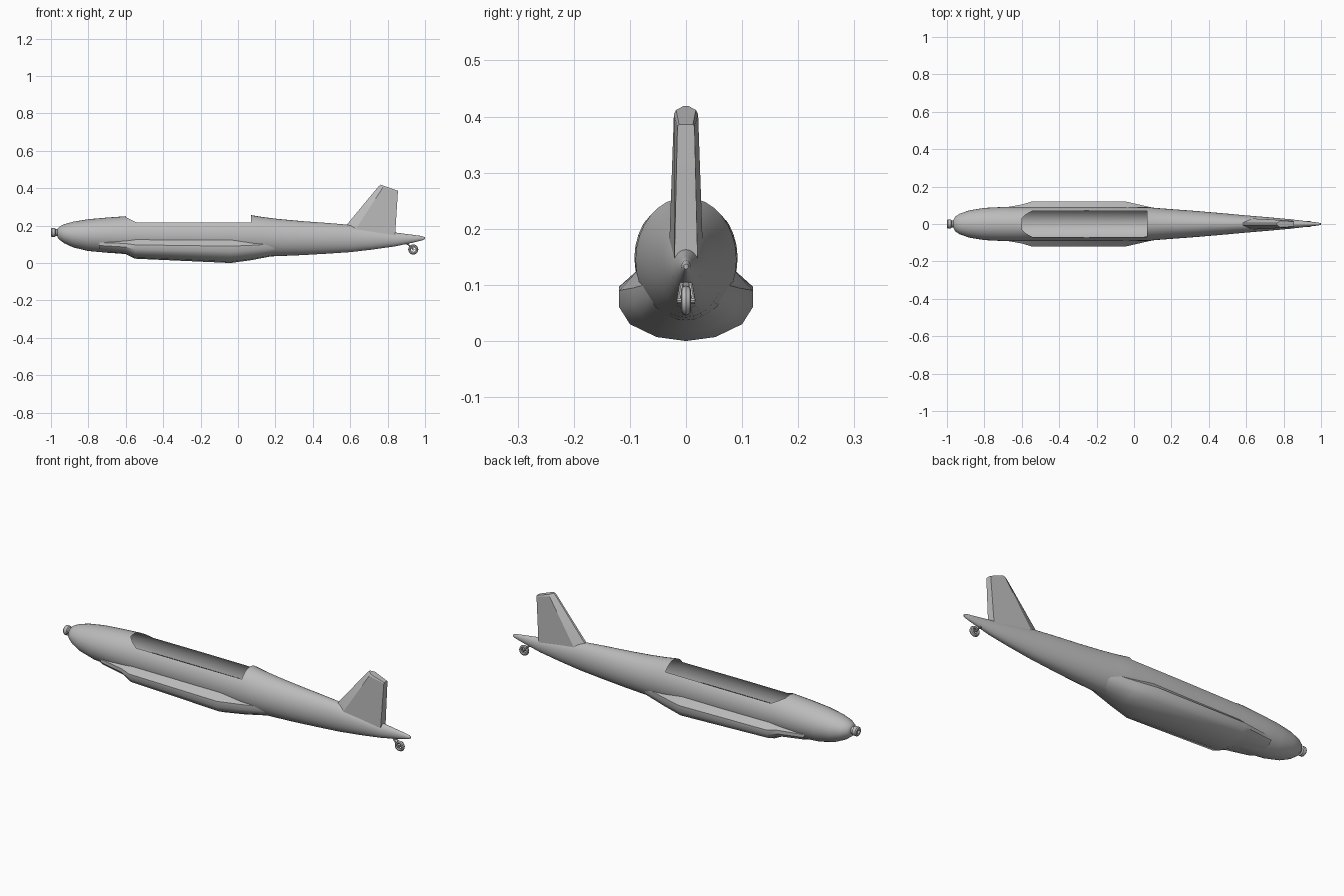
import bpy, bmesh, math
from mathutils import Vector, Matrix

if "Cube" in bpy.data.objects:
    bpy.data.objects.remove(bpy.data.objects["Cube"])

grey = bpy.data.materials.new("plain grey")
grey.diffuse_color = (0.5, 0.5, 0.5, 1)
grey.use_nodes = True
grey.node_tree.nodes["Principled BSDF"].inputs["Base Color"].default_value = grey.diffuse_color


def finish(name, bm, angle=30, recalc=True):
    if recalc:
        bmesh.ops.recalc_face_normals(bm, faces=bm.faces[:])
    mesh = bpy.data.meshes.new(name)
    bm.to_mesh(mesh)
    bm.free()
    ob = bpy.data.objects.new(name, mesh)
    bpy.context.collection.objects.link(ob)
    mesh.materials.append(grey)
    bpy.ops.object.select_all(action='DESELECT')
    ob.select_set(True)
    bpy.context.view_layer.objects.active = ob
    bpy.ops.object.shade_smooth_by_angle(angle=math.radians(angle))
    return ob


def loft(rings, caps=True, closed=True, loop=False):
    """Skin a list of point rings."""
    bm = bmesh.new()
    vs = [[bm.verts.new(p) for p in r] for r in rings]
    n = len(rings[0])
    pairs = list(zip(vs, vs[1:])) + ([(vs[-1], vs[0])] if loop else [])
    for a, b in pairs:
        for i in range(n if closed else n - 1):
            j = (i + 1) % n
            bm.faces.new((a[i], a[j], b[j], b[i]))
    if caps:
        bm.faces.new(vs[0])
        bm.faces.new(vs[-1])
    return bm


def circle(n):
    return [(math.cos(2 * math.pi * i / n), math.sin(2 * math.pi * i / n)) for i in range(n)]


# Fuselage shell: station x, top z, bottom z, half width
stations = [(-0.966, .180, .140, .020), (-0.957, .193, .126, .038), (-0.93, .207, .106, .056),
            (-0.88, .221, .083, .073), (-0.80, .234, .064, .086), (-0.70, .243, .055, .091),
            (-0.60, .250, .048, .092), (-0.54, .253, .045, .092), (-0.25, .256, .040, .092),
            (0.07, .256, .033, .090), (0.13, .246, .034, .085), (0.22, .235, .037, .078),
            (0.34, .224, .042, .069), (0.48, .214, .050, .057), (0.60, .204, .058, .046),
            (0.72, .184, .072, .036), (0.84, .163, .089, .025), (0.94, .150, .110, .013),
            (0.985, .144, .121, .008), (1.0, .137, .128, .004)]
fus = loft([[(x, w * c, (t + b) / 2 + (t - b) / 2 * s) for c, s in circle(32)]
            for x, t, b, w in stations])
bmesh.ops.recalc_face_normals(fus, faces=fus.faces[:])


# Cockpit opening: trim away the upper shell over the cabin and along the slanted front
def trim(x0, x1, co, no):
    co, no = Vector(co), Vector(no).normalized()

    def inside():
        return [f for f in fus.faces if x0 < f.calc_center_median().x < x1
                and all(x0 - 1e-4 < v.co.x < x1 + 1e-4 for v in f.verts)]
    faces = inside()
    geom = faces + list({e for f in faces for e in f.edges}) + list({v for f in faces for v in f.verts})
    bmesh.ops.bisect_plane(fus, geom=geom, dist=1e-5, plane_co=co, plane_no=no)
    gone = [f for f in inside() if (f.calc_center_median() - co).dot(no) > 0]
    bmesh.ops.delete(fus, geom=gone, context='FACES')


trim(-0.54, 0.07, (0, 0, .216), (0, 0, 1))
trim(-0.60, -0.54, (-0.54, 0, .216), (.029, 0, .06))
finish("fuselage", fus, 40, recalc=False)

# Belly fairing with flat wing roots: station x, half width, bottom z
fairing = [(-0.74, .080, .062), (-0.60, .104, .047), (-0.55, .119, .023),
           (-0.04, .119, .000), (0.07, .094, .015), (0.20, .065, .040)]
section = [(.70, .130), (.80, .116), (1, .090), (1, .060), (.84, .030), (.44, .007)]
rings = []
for x, w, b in fairing:
    half = [(w * u, b + (z * (.13 - b) / .13)) for u, z in section]
    rings.append([(x, y, z) for y, z in half] + [(x, 0, b)] + [(x, -y, z) for y, z in half[::-1]])
finish("belly_fairing", loft(rings, caps=False, closed=False), 35)


# Tail fin: tapered section with blunt trailing edge
def fin_ring(le, te, zl, zt, k):
    prof = [(0, .006), (.22, .027), (1, .019)]
    pts = [(u, y * k) for u, y in prof] + [(u, -y * k) for u, y in prof[::-1]]
    return [(le + (te - le) * u, y, zl + (zt - zl) * u) for u, y in pts]


finish("tail_fin", loft([fin_ring(.565, .839, .185, .135, 1.1), fin_ring(.752, .855, .410, .382, .8),
                         fin_ring(.762, .855, .419, .386, .65)]), 20)


# Lathe helper along local x, used for hub and wheel
def lathe(name, profile, centre, n, spin_axis='X', loop=True):
    bm = loft([[(x, r * c, r * s) for c, s in circle(n)] for x, r in profile], caps=False, loop=loop)
    if spin_axis == 'Y':
        bm.transform(Matrix.Rotation(math.pi / 2, 4, 'Z'))
    bm.transform(Matrix.Translation(centre))
    return finish(name, bm)


# Propeller shaft collar
lathe("nose_collar", [(-.04, .019), (-.035, .024), (-.018, .024), (-.014, .018), (.012, .018),
                      (.012, .010), (-.04, .010)], (-.96, 0, .163), 16)

# Tail wheel, hub and fork
wheel_at = (.937, 0, .072)
lathe("tail_wheel", [(-.006, .012), (-.009, .018), (-.007, .024), (0, .027), (.007, .024),
                     (.009, .018), (.006, .012)], wheel_at, 20, 'Y')
lathe("wheel_axle", [(-.016, .001), (-.016, .006), (.016, .006), (.016, .001)], wheel_at, 10, 'Y')


def rod(name, a, b, r):
    a, b = Vector(a), Vector(b)
    bm = bmesh.new()
    bmesh.ops.create_cone(bm, cap_ends=True, segments=8, radius1=r, radius2=r, depth=(b - a).length)
    rot = (b - a).to_track_quat('Z', 'Y').to_matrix().to_4x4()
    bm.transform(Matrix.Translation((a + b) / 2) @ rot)
    finish(name, bm)


rod("tail_strut", (.885, 0, .112), (.912, 0, .100), .006)
for side, y in (("left", .013), ("right", -.013)):
    rod("fork_" + side, (.908, y * .6, .102), (.937, y, .072), .004)
